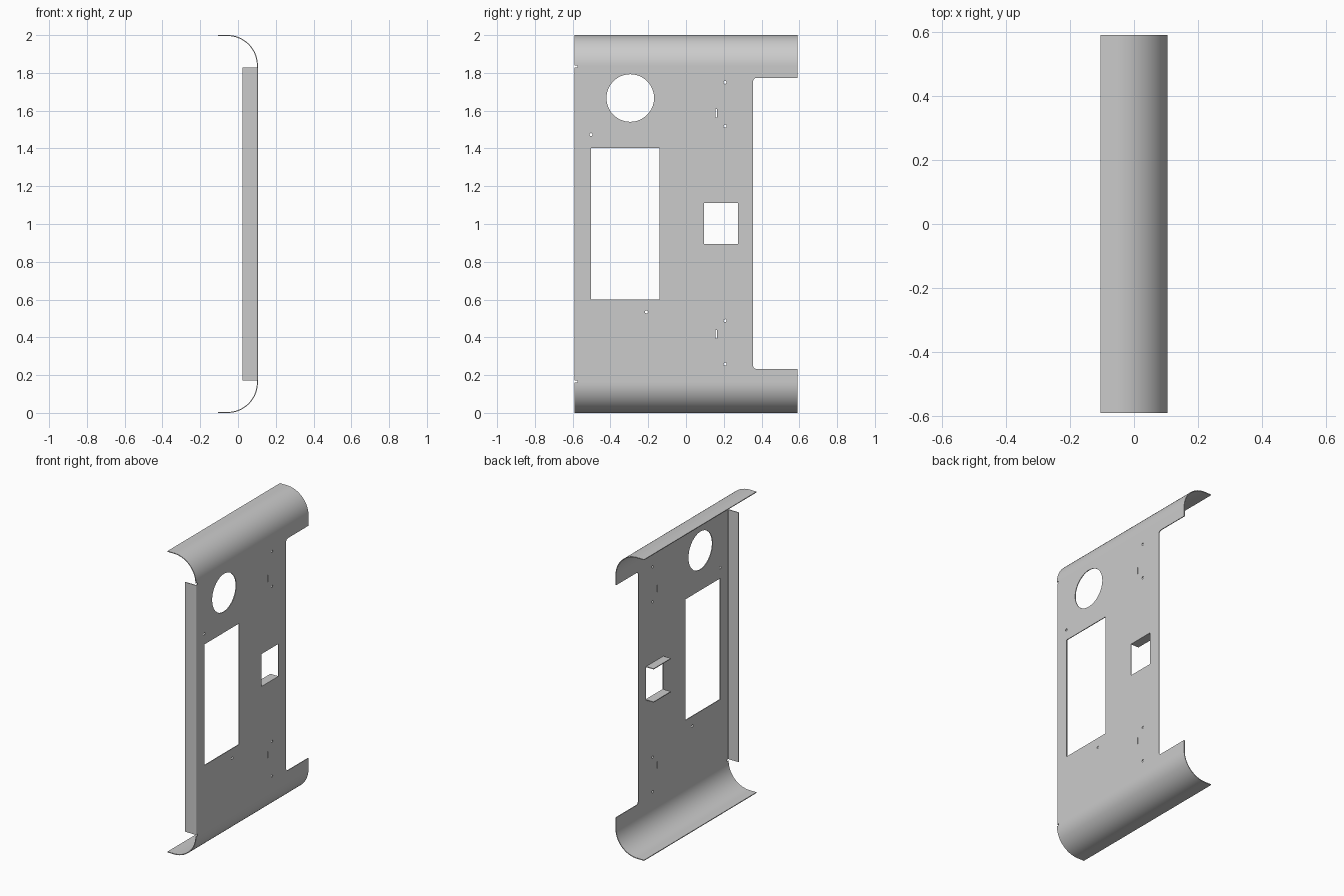
import bpy, bmesh, math
from mathutils import Matrix

cube = bpy.data.objects.get("Cube")
if cube:
    bpy.data.objects.remove(cube, do_unlink=True)

T = 0.005            # sheet thickness
XO = 0.105           # outer face of the panel
Y0, Y1 = -0.59, 0.59
ZA, ZB = 0.16, 1.84  # ends of the flat panel, where the curved lips begin
R = 0.16             # outer radius of the lips

GREY = (0.6, 0.6, 0.6, 1.0)
metal = bpy.data.materials.new("grey sheet metal")
metal.use_nodes = True
metal.diffuse_color = GREY
metal.node_tree.nodes["Principled BSDF"].inputs["Base Color"].default_value = GREY


def finish(name, mesh):
    """Clean the mesh, link it as an object and shade it."""
    bm = bmesh.new()
    bm.from_mesh(mesh)
    bmesh.ops.remove_doubles(bm, verts=bm.verts, dist=0.0002)
    bmesh.ops.recalc_face_normals(bm, faces=bm.faces)
    bm.to_mesh(mesh)
    bm.free()
    mesh.materials.clear()
    mesh.materials.append(metal)
    obj = bpy.data.objects.new(name, mesh)
    bpy.context.collection.objects.link(obj)
    bpy.ops.object.select_all(action='DESELECT')
    obj.select_set(True)
    bpy.context.view_layer.objects.active = obj
    bpy.ops.object.shade_smooth_by_angle(angle=math.radians(30))
    return obj


def arc(cx, cy, r, a0, a1, n):
    return [(cx + r * math.cos(math.radians(a0 + (a1 - a0) * i / n)),
             cy + r * math.sin(math.radians(a0 + (a1 - a0) * i / n))) for i in range(n + 1)]


def circle(cy, cz, r, n):
    return arc(cy, cz, r, 0, 360, n)[:-1]


def rect(a0, a1, b0, b1):
    return [(a0, b0), (a1, b0), (a1, b1), (a0, b1)]


def sheet(name, loops):
    """Flat plate in the y-z plane; the first loop is the outline, the rest are holes."""
    cu = bpy.data.curves.new(name + " outline", 'CURVE')
    cu.dimensions = '2D'
    cu.fill_mode = 'BOTH'
    cu.extrude = T / 2
    for pts in loops:
        sp = cu.splines.new('POLY')
        sp.points.add(len(pts) - 1)
        for p, (a, b) in zip(sp.points, pts):
            p.co = (a, b, 0, 1)
        sp.use_cyclic_u = True
    tmp = bpy.data.objects.new(name + " helper", cu)
    bpy.context.collection.objects.link(tmp)
    dg = bpy.context.evaluated_depsgraph_get()
    mesh = bpy.data.meshes.new_from_object(tmp.evaluated_get(dg))
    bpy.data.objects.remove(tmp, do_unlink=True)
    # local x, y, z become world y, z, x
    mesh.transform(Matrix(((0, 0, 1, XO - T / 2), (1, 0, 0, 0), (0, 1, 0, 0), (0, 0, 0, 1))))
    return finish(name, mesh)


def strip(name, outer, inner, place):
    """Bent strip: matching outer and inner profiles, swept between place(p, 0) and place(p, 1)."""
    bm = bmesh.new()
    rows = [[bm.verts.new(place(p, e)) for p in prof] for prof in (outer, inner) for e in (0, 1)]
    o0, o1, i0, i1 = rows
    for k in range(len(outer) - 1):
        for a, b in ((o0, o1), (i1, i0), (o1, i1), (i0, o0)):
            bm.faces.new((a[k], a[k + 1], b[k + 1], b[k]))
    for k in (0, -1):
        bm.faces.new((o0[k], o1[k], i1[k], i0[k]))
    mesh = bpy.data.meshes.new(name)
    bm.to_mesh(mesh)
    bm.free()
    return finish(name, mesh)


# Flat panel with rear recess, bend reliefs and cutouts
BEND = Y0 + 0.008
RELIEF = -0.575
FA, FB = 0.172, 1.828
CR = 0.02
outline = [(Y0, ZA), (Y1, ZA), (Y1, 0.232)]
outline += arc(0.355 + CR, 0.232 + CR, CR, 270, 180, 8)
outline += arc(0.355 + CR, 1.774 - CR, CR, 180, 90, 8)
outline += [(Y1, 1.774), (Y1, ZB), (Y0, ZB),
            (RELIEF, ZB), (RELIEF, FB), (BEND, FB),
            (BEND, FA), (RELIEF, FA), (RELIEF, ZA)]
outline = [p for p in outline if p not in ((Y0, ZA), (Y0, ZB))]

WY0, WY1, WZ0, WZ1 = 0.095, 0.275, 0.895, 1.11
holes = [circle(-0.295, 1.667, 0.126, 64),
         rect(-0.503, -0.14, 0.6, 1.403),
         rect(WY0, WY1, WZ0, WZ1),
         rect(0.157, 0.163, 1.565, 1.61),
         rect(0.157, 0.163, 0.395, 0.44)]
for y, z in ((-0.503, 1.473), (-0.21, 0.535), (0.207, 1.75), (0.207, 1.518),
             (0.207, 0.488), (0.207, 0.258)):
    holes.append(circle(y, z, 0.008, 16))
sheet("main_panel", [outline] + holes)

# Curved top and bottom lips
lip_out = arc(XO - R, ZB, R, 0, 90, 24) + [(-XO, 2.0)]
lip_in = arc(XO - R, ZB, R - T, 0, 90, 24) + [(-XO, 2.0 - T)]
strip("top_lip", lip_out, lip_in, lambda p, e: (p[0], (Y0, Y1)[e], p[1]))
strip("bottom_lip", lip_out, lip_in, lambda p, e: (p[0], (Y0, Y1)[e], 2.0 - p[1]))

# Front flange with a small rounded bend
B = 0.008
fl_out = arc(XO - B, Y0 + B, B, 0, -90, 6) + [(0.025, Y0)]
fl_in = arc(XO - B, Y0 + B, B - T, 0, -90, 6) + [(0.025, Y0 + T)]
strip("front_flange", fl_out, fl_in, lambda p, e: (p[0], p[1], (FA, FB)[e]))

# Tabs folded inward above and below the small window
for name, z, d in (("window_upper_tab", WZ1, 1), ("window_lower_tab", WZ0, -1)):
    strip(name, [(XO - T, z), (0.045, z)], [(XO - T, z + d * T), (0.045, z + d * T)],
          lambda p, e: (p[0], (WY0, WY1)[e], p[1]))
